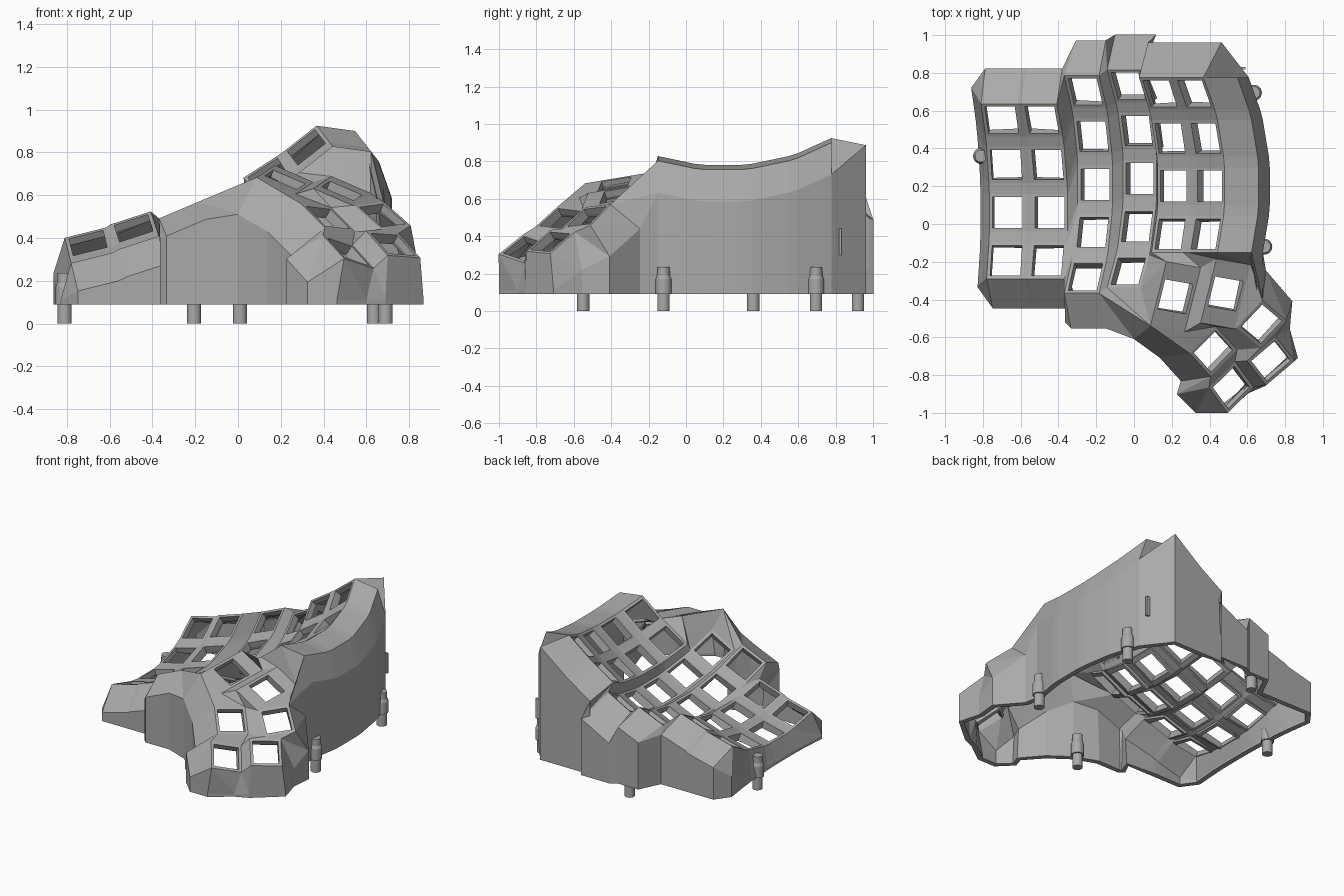
import bpy, bmesh, math
from mathutils import Matrix, Vector

if "Cube" in bpy.data.objects:
    bpy.data.objects.remove(bpy.data.objects["Cube"])

R = math.radians
HALF, HOLE, BASE_Z = 0.1, 0.082, 0.09      # key plate, switch hole, case bottom
OUT, DROP = 0.116, 0.17                    # wall flare outward and downward
THICK, SKIRT = 0.036, 0.018                # shell thickness, extra depth of key plates

grey = bpy.data.materials.new("light grey plastic")
grey.diffuse_color = (0.4, 0.4, 0.4, 1)
grey.use_nodes = True
grey.node_tree.nodes["Principled BSDF"].inputs["Base Color"].default_value = grey.diffuse_color

# --- key frames: finger columns (right to left) on a tilted, curved bowl ---
keys = {}                                  # name -> (matrix, half length)
ROW_R, STEP, CHORD = 0.98, R(15), 0.235
col_y = [0.20, 0.20, 0.24, 0.21, 0.06, 0.06]
col_lift = [0, 0, -0.053, 0, 0.045, 0.035]
rows = [4, 4, 5, 5, 4, 4]
x, z = 0.40, 0.72
for c in range(6):
    tilt = R(38 - 5 * c) if c < 5 else R(14)
    if c:
        mid = R(40.5 - 5 * c)
        x -= CHORD * math.cos(mid)
        z -= CHORD * math.sin(mid)
    lift = col_lift[c]
    base = Vector((x - lift * math.sin(R(28)), col_y[c], z + lift * math.cos(R(28))))
    n = Vector((-math.sin(tilt), 0, math.cos(tilt)))
    for r in range(rows[c]):
        a = STEP * (2 - r)
        pos = base + Vector((0, ROW_R * math.sin(a), 0)) + n * ROW_R * (1 - math.cos(a))
        keys[c, r] = (Matrix.Translation(pos) @ Matrix.Rotation(-tilt, 4, 'Y')
                      @ Matrix.Rotation(a, 4, 'X'), HALF)

# --- thumb keys: position, x/y/z rotation, half length ---
for name, pos, rot, hl in [
        ("A", (0.22, -0.385, 0.672), (10, 23, -10), 0.177),
        ("B", (0.485, -0.37, 0.62), (10, 23, -10), 0.177),
        ("C", (0.675, -0.53, 0.505), (6, 34, -40), HALF),
        ("D", (0.42, -0.675, 0.495), (-6, 34, -48), HALF),
        ("E", (0.725, -0.725, 0.37), (-4, 35, -52), HALF),
        ("F", (0.515, -0.865, 0.335), (-16, 33, -54), HALF)]:
    m = Matrix.Translation(pos)
    for ang, ax in zip(reversed(rot), "ZYX"):
        m = m @ Matrix.Rotation(R(ang), 4, ax)
    keys[name] = (m, hl)


def corner(k, sx, sy):
    m, hl = keys[k]
    return m @ Vector((sx * HALF, sy * hl, 0))


def flare(k, sx, sy, dx, dy):
    m, hl = keys[k]
    w = m @ Vector((sx * HALF + dx * OUT, sy * hl + dy * OUT, -DROP))
    w.y = max(w.y, -1.0)
    w.z = max(w.z, BASE_Z + 0.02)
    return w


LB, RB, LF, RF = (-1, 1), (1, 1), (-1, -1), (1, -1)
bm = bmesh.new()


def face(*pts, tag=0):
    clean = []
    for p in pts:
        if all((p - q).length > 1e-5 for q in clean):
            clean.append(p)
    if len(clean) > 2:
        bm.faces.new([bm.verts.new(p) for p in clean]).material_index = tag


def web(*refs):
    face(*[corner(k, *s) for k, s in refs])


# --- key plates with square holes ---
loop = [LF, RF, RB, LB]
for k, (m, hl) in keys.items():
    for i in range(4):
        a, b = loop[i], loop[(i + 1) % 4]
        face(corner(k, *a), corner(k, *b),
             m @ Vector((b[0] * HOLE, b[1] * HOLE, 0)),
             m @ Vector((a[0] * HOLE, a[1] * HOLE, 0)), tag=1)

# --- webs between finger keys ---
for c in range(6):
    for r in range(rows[c]):
        k, below, left, diag = (c, r), (c, r + 1), (c + 1, r), (c + 1, r + 1)
        if below in keys:
            web((k, LF), (k, RF), (below, RB), (below, LB))
        if left in keys:
            web((k, LB), (k, LF), (left, RF), (left, RB))
        if below in keys and diag in keys:
            web((k, LF), (below, LB), (diag, RB), (left, RF))
web(((4, 3), RF), ((3, 3), LF), ((3, 4), LB))
web(((4, 3), RF), ((3, 4), LB), ((3, 4), LF))
web(((2, 3), RF), ((1, 3), LF), ((2, 4), RB))

# --- webs joining the fingers to the thumb keys ---
web(((2, 4), RB), ((1, 3), LF), ("A", LB))
web(((2, 4), RB), ("A", LB), ((2, 4), RF))
web(((2, 4), RF), ("A", LB), ("A", LF))
web(((2, 4), LF), ((2, 4), RF), ("A", LF))
web(((3, 4), RF), ((2, 4), LF), ("A", LF))
web(((1, 3), LF), ((1, 3), RF), ("A", RB), ("A", LB))
web(((1, 3), RF), ((0, 3), LF), ("B", LB), ("A", RB))
web(((0, 3), LF), ((0, 3), RF), ("B", RB), ("B", LB))

# --- webs among the thumb keys ---
web(("A", RB), ("B", LB), ("B", LF), ("A", RF))
web(("A", LF), ("A", RF), ("D", LF))
web(("A", RF), ("D", LB), ("D", LF))
web(("A", RF), ("B", LF), ("D", LB))
web(("B", LF), ("B", RF), ("C", LF), ("D", LB))
web(("B", RF), ("B", RB), ("C", LB), ("C", LF))
web(("D", LB), ("C", LF), ("C", RF), ("D", RB))
web(("D", RB), ("D", RF), ("F", LF), ("F", LB))
web(("C", RB), ("C", RF), ("E", LF), ("E", LB))
web(("D", RB), ("C", RF), ("E", LF), ("F", LB))
web(("E", LF), ("E", RF), ("F", RB), ("F", LB))

# --- shoulder along the inner (right) side ---
side = [(corner((0, r), *s), corner((0, r), *s) + Vector((0.18, 0, -0.025)))
        for r in (3, 2, 1, 0) for s in (RF, RB)]
for (p, q), (p2, q2) in zip(side, side[1:]):
    face(p, q, q2, p2)
face(side[0][0], side[0][1], corner("B", *RB))
face(side[0][1], corner("C", *LB), corner("B", *RB))

# --- perimeter: (top point, flared point) pairs all the way round ---
ring = [(q, q + Vector((0.06, 0, -0.17))) for p, q in side]


def run(k, corners, d, dz=0):
    for s in corners:
        ring.append((corner(k, *s), flare(k, *s, *d) + Vector((0, 0, dz))))


BACK, LEFT, FRONT, RIGHT = (0, 1), (-0.78, 0), (0, -1), (1, 0)
face(side[-1][1], side[-1][0], ring[-1][1])
ring.append((side[-1][0], ring[-1][1]))
run((0, 0), (RB,), (0.45, 1))
run((0, 0), (LB,), BACK)
run((1, 0), (RB, LB), BACK)
run((2, 0), (RB,), (0.4, 1), -0.08)
run((2, 0), (LB,), BACK, -0.08)
run((3, 0), (RB,), BACK)
run((3, 0), (LB,), (0.25, 1))
for c in (4, 5):
    run((c, 0), (RB, LB), BACK)
for r in range(4):
    run((5, r), (LB, LF), LEFT)
for c in (5, 4):
    run((c, 3), (LF, RF), FRONT)
run((3, 4), (LF,), (-0.35, -0.7))
run((3, 4), (LF, RF), FRONT)
run("A", (LF,), FRONT)
run("D", (LF, RF), FRONT)
run("F", (LF, RF), FRONT)
run("F", (RF, RB), RIGHT)
run("E", (RF,), RIGHT)
run("E", (RB,), (1, 0.3))
ring.append((corner("E", *LB), Vector((0.825, -0.555, 0.22))))
run("C", (RB,), (0.5, 0.7))
run("C", (LB,), BACK)

# --- walls: sloped flare, then straight down ---
for i, (t, w) in enumerate(ring):
    t2, w2 = ring[(i + 1) % len(ring)]
    if (t - t2).length > 1e-5 and (w - w2).length > 1e-5:
        face(t, t2, w2)
        face(t, w2, w)
    else:
        face(t, t2, w2, w)
    face(w, w2, Vector((w2.x, w2.y, BASE_Z)), Vector((w.x, w.y, BASE_Z)))

bmesh.ops.remove_doubles(bm, verts=bm.verts, dist=1e-4)
bmesh.ops.recalc_face_normals(bm, faces=bm.faces)
if sum(f.normal.z * f.calc_area() for f in bm.faces) < 0:
    bmesh.ops.reverse_faces(bm, faces=bm.faces)


def finish(name, b, slots=1):
    me = bpy.data.meshes.new(name)
    b.to_mesh(me)
    b.free()
    for _ in range(slots):
        me.materials.append(grey)
    ob = bpy.data.objects.new(name, me)
    bpy.context.collection.objects.link(ob)
    return ob


# --- thicken the shell; undersides of the key plates get slot 3 ---
case = finish("keyboard_case", bm, 4)
mod = case.modifiers.new("thickness", 'SOLIDIFY')
mod.thickness, mod.offset, mod.material_offset = THICK, -1, 2
mesh = bpy.data.meshes.new_from_object(case.evaluated_get(bpy.context.evaluated_depsgraph_get()))
case.modifiers.clear()

# --- push the key plate undersides deeper than the webs ---
b = bmesh.new()
b.from_mesh(mesh)
under = [f for f in b.faces if f.material_index == 3]
new = bmesh.ops.extrude_face_region(b, geom=under)["geom"]
b.normal_update()
moves = {}
for f in (g for g in new if isinstance(g, bmesh.types.BMFace)):
    for v in f.verts:
        moves[v] = f.normal.copy()
for v, nrm in moves.items():
    v.co += nrm * SKIRT
stale = [f for f in under if f.is_valid and not any(v in moves for v in f.verts)]
bmesh.ops.delete(b, geom=stale, context='FACES_ONLY')
for f in b.faces:
    f.material_index = 0
b.to_mesh(mesh)
b.free()
mesh.materials.clear()
mesh.materials.append(grey)
case.data = mesh


def cone(b, px, py, z0, z1, r0, r1):
    bmesh.ops.create_cone(b, cap_ends=True, segments=24, radius1=r0, radius2=r1, depth=z1 - z0,
                          matrix=Matrix.Translation((px, py, (z0 + z1) / 2)))


# --- screw posts: pin, sleeve, taper and cap ---
for i, (px, py) in enumerate([(-0.81, 0.36), (-0.205, 0.92), (0.01, -0.55),
                              (0.635, 0.695), (0.69, -0.12)]):
    b = bmesh.new()
    cone(b, px, py, 0, 0.1, 0.033, 0.033)
    cone(b, px, py, 0.09, 0.17, 0.042, 0.042)
    cone(b, px, py, 0.17, 0.19, 0.042, 0.034)
    cone(b, px, py, 0.19, 0.235, 0.034, 0.033)
    finish("screw_post_%d" % (i + 1), b)

# --- small tab on the bevelled back corner ---
b = bmesh.new()
bmesh.ops.create_cube(b, size=1, matrix=Matrix.Translation((0.57, 0.825, 0.37))
                      @ Matrix.Diagonal((0.04, 0.015, 0.14, 1)))
finish("corner_tab", b)
